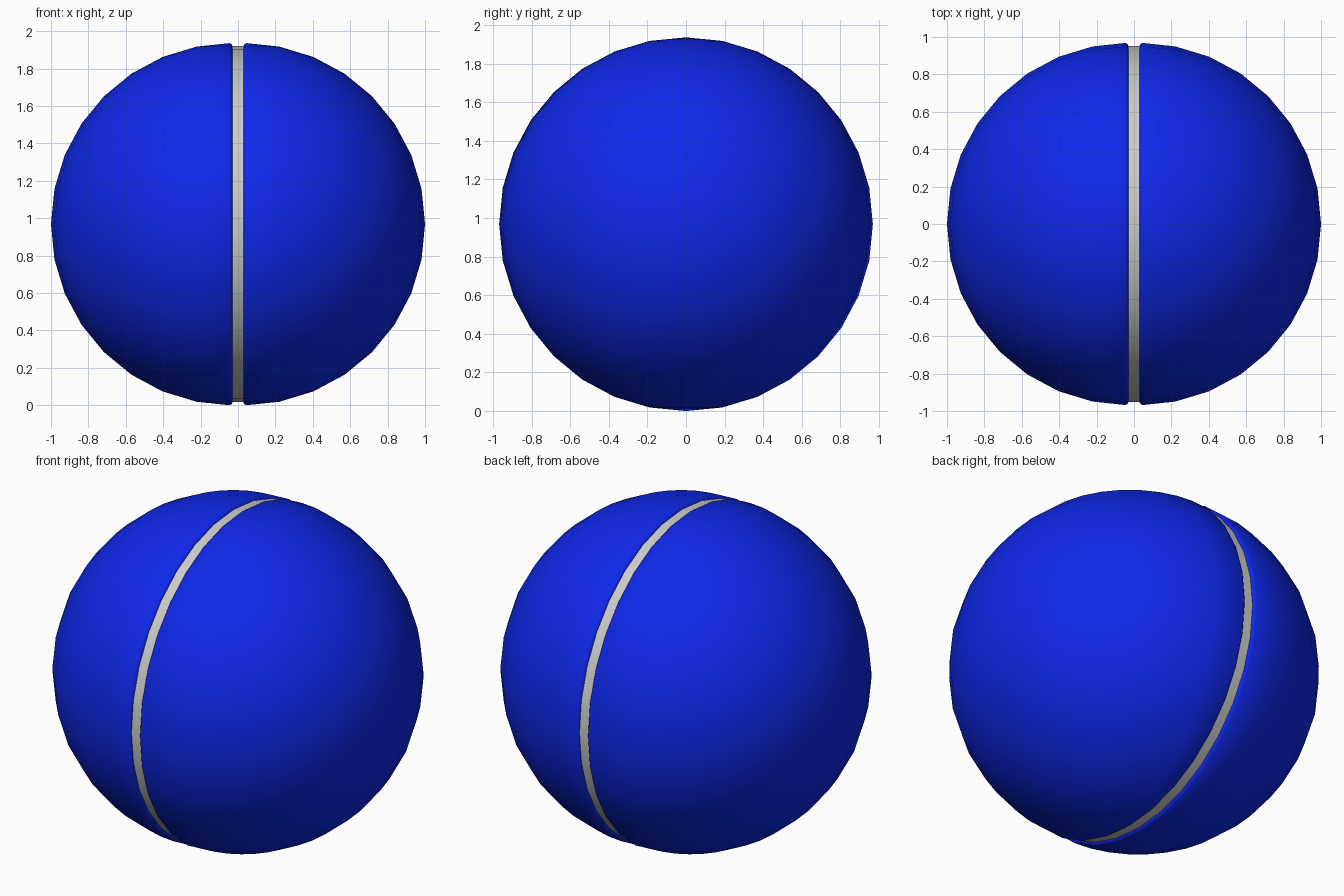
import bpy, bmesh
from math import radians
from mathutils import Matrix

if "Cube" in bpy.data.objects:
    bpy.data.objects.remove(bpy.data.objects["Cube"])

R = 0.968          # shell radius
OFF = 0.032        # shift of each half away from the middle
SIDES = 32

blue = bpy.data.materials.new("blue")
blue.diffuse_color = (0.0044, 0.021, 0.82, 1)
blue.use_nodes = True
blue.node_tree.nodes["Principled BSDF"].inputs["Base Color"].default_value = blue.diffuse_color


def finish(bm, name, mat=None):
    """Turn a bmesh into a smooth object with sharp edges kept."""
    bmesh.ops.recalc_face_normals(bm, faces=bm.faces)
    bmesh.ops.translate(bm, verts=bm.verts, vec=(0, 0, R))
    me = bpy.data.meshes.new(name)
    bm.to_mesh(me)
    bm.free()
    ob = bpy.data.objects.new(name, me)
    bpy.context.collection.objects.link(ob)
    if mat:
        me.materials.append(mat)
    bpy.context.view_layer.objects.active = ob
    ob.select_set(True)
    bpy.ops.object.shade_smooth_by_angle(angle=radians(35))
    ob.select_set(False)


def half_shell(name, side):
    """Half of a sphere, cut at x = 0, with a rounded rim and flat inner wall."""
    bm = bmesh.new()
    bmesh.ops.create_uvsphere(bm, u_segments=SIDES, v_segments=SIDES // 2, radius=R)
    bmesh.ops.delete(bm, geom=[v for v in bm.verts if v.co.x < -1e-4], context='VERTS')
    rim = [e for e in bm.edges if e.is_boundary]
    for v in {v for e in rim for v in e.verts}:
        v.co.x = 0.013
    # roll the rim over into the groove
    for x, r0, r1 in ((0.002, R, R - 0.006), (-0.004, R - 0.006, R - 0.018)):
        new = bmesh.ops.extrude_edge_only(bm, edges=rim)["geom"]
        rim = [g for g in new if isinstance(g, bmesh.types.BMEdge)]
        for v in [g for g in new if isinstance(g, bmesh.types.BMVert)]:
            v.co.yz = v.co.yz * (r1 / r0)
            v.co.x = x
    bmesh.ops.contextual_create(bm, geom=rim)
    bmesh.ops.translate(bm, verts=bm.verts, vec=(OFF, 0, 0))
    bmesh.ops.scale(bm, verts=bm.verts, vec=(side, 1, 1))
    finish(bm, name, blue)


half_shell("right_half_shell", 1)
half_shell("left_half_shell", -1)

# grey disc showing in the groove
band = bmesh.new()
bmesh.ops.create_cone(band, cap_ends=True, segments=SIDES, radius1=0.952, radius2=0.952,
                      depth=2 * (OFF - 0.003), matrix=Matrix.Rotation(radians(90), 4, 'Y'))
finish(band, "middle_band")
